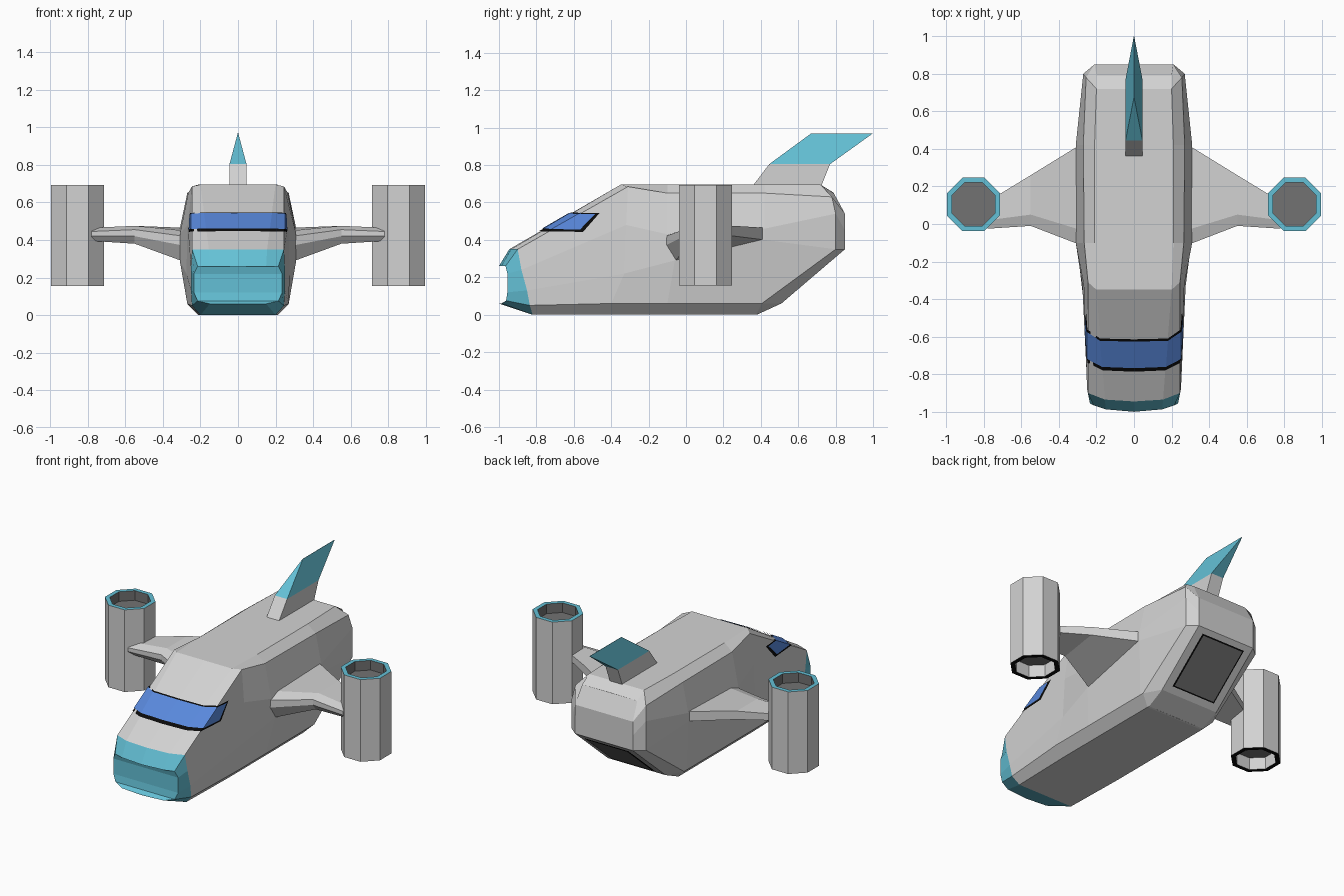
import bpy, bmesh, math
from mathutils import Vector
from mathutils.bvhtree import BVHTree

if "Cube" in bpy.data.objects:
    bpy.data.objects.remove(bpy.data.objects["Cube"])


def mat(name, rgb):
    m = bpy.data.materials.new(name)
    m.diffuse_color = (*rgb, 1)
    m.use_nodes = True
    m.node_tree.nodes["Principled BSDF"].inputs["Base Color"].default_value = m.diffuse_color
    return m


GREY = mat("hull_grey", (0.65, 0.65, 0.65))
CYAN = mat("trim_cyan", (0.127, 0.53, 0.67))
BLUE = mat("window_blue", (0.10, 0.25, 0.72))
DARK = mat("dark_grey", (0.17, 0.17, 0.17))
BLACK = mat("black", (0.003, 0.003, 0.003))


def make(name, verts, faces, mats, rule=None, fix=True):
    """Mesh object; rule(face) gives the material index."""
    bm = bmesh.new()
    vs = [bm.verts.new(v) for v in verts]
    for f in faces:
        bm.faces.new([vs[i] for i in f])
    if fix:
        bmesh.ops.remove_doubles(bm, verts=bm.verts, dist=1e-5)
        bmesh.ops.recalc_face_normals(bm, faces=bm.faces)
    if rule:
        for f in bm.faces:
            f.material_index = rule(f)
    me = bpy.data.meshes.new(name)
    bm.to_mesh(me)
    bm.free()
    for m in mats:
        me.materials.append(m)
    ob = bpy.data.objects.new(name, me)
    bpy.context.collection.objects.link(ob)
    return ob


def loft_faces(rings, n):
    return [(r * n + i, r * n + (i + 1) % n, (r + 1) * n + (i + 1) % n, (r + 1) * n + i)
            for r in range(rings - 1) for i in range(n)]


# Hull: half sections from top centre to bottom centre, nose to tail
nose = [(0, -1, .26), (.15, -.987, .26), (.215, -.965, .26), (.235, -.955, .22),
        (.235, -.955, .12), (.215, -.962, .075), (.15, -.987, .06), (0, -1, .06)]
brow = [(0, -.945, .35), (.155, -.935, .35), (.245, -.90, .35), (.25, -.88, .24),
        (.25, -.85, .13), (.245, -.835, .05), (.20, -.82, 0), (0, -.82, 0)]
roof = [(0, -.35, .695), (.20, -.35, .695), (.245, -.31, .685), (.268, -.32, .48),
        (.275, -.33, .22), (.27, -.40, .06), (.21, -.40, 0), (0, -.40, 0)]
mid = [(0, -.1, .695), (.21, -.1, .695), (.265, -.1, .65), (.31, -.1, .43),
       (.31, -.06, .29), (.27, -.1, .06), (.21, -.1, 0), (0, -.1, 0)]
aft = [(0, .42, .695), (.21, .42, .695), (.27, .42, .65), (.31, .42, .46),
       (.31, .42, .40), (.27, .38, .06), (.21, .36, 0), (0, .36, 0)]
tail = [(0, .72, .695), (.20, .72, .695), (.255, .78, .63), (.27, .80, .54),
        (.27, .80, .35), (.27, .405, .06), (.21, .375, 0), (0, .375, 0)]
back = [(0, .79, .652), (.20, .79, .65), (.21, .85, .54), (.21, .85, .45),
        (.21, .85, .35), (.21, .51, .06), (.205, .385, .003), (0, .385, .002)]
verts = []
halves = [nose, brow, roof, mid, aft, tail, back]
for h in halves:
    verts += h + [(-x, y, z) for x, y, z in h[6:0:-1]]
faces = loft_faces(len(halves), 14)
for base in (0, 14 * 6):                      # end caps as cross strips
    faces += [(base, base + 1, base + 13), (base + 6, base + 7, base + 8)]
    faces += [(base + i, base + i + 1, base + 13 - i, base + 14 - i) for i in range(1, 6)]
hull = make("hull", verts, faces, [GREY, CYAN],
            lambda f: int(f.calc_center_median().y < -.85))

# Windscreen and its frame: thin strips laid on the hull
hb = bmesh.new()
hb.from_mesh(hull.data)
tree = BVHTree.FromBMesh(hb)


def slope_row(z, y_end, x_end, lift):
    half = []
    for c in range(3):
        a, b = Vector(brow[c]), Vector(roof[c])
        half.append(a.lerp(b, (z - a.z) / (b.z - a.z)))
    half.append(Vector((x_end, y_end, z)))
    out = []
    for k, p in enumerate(half):
        q = tree.find_nearest(p)[0]
        d = [(0, -.5, .86), (.2, -.5, .84), (.8, -.45, .4), (1, 0, .05)][k]
        out.append(q + Vector(d).normalized() * lift)
    return [Vector((-p.x, p.y, p.z)) for p in out[:0:-1]] + out


def screen(name, z0, z1, e0, e1, lift, m):
    make(name, slope_row(z0, e0, .257, lift) + slope_row(z1, e1, .252, lift),
         [(i, i + 1, i + 8, i + 7) for i in range(6)], [m], fix=False)


screen("windscreen_frame", .443, .543, -.55, -.463, .004, BLACK)
screen("windscreen", .455, .537, -.567, -.487, .008, BLUE)
hb.free()


# Rear loading ramp: plates on the sloping underside of the tail
def ramp(name, hx, t0, t1, lift, m):
    a, b = Vector((0, .51, .06)), Vector((0, .85, .35))
    n = Vector((0, .65, -.76)) * lift
    p, q = a.lerp(b, t0) + n, a.lerp(b, t1) + n
    s = Vector((hx, 0, 0))
    make(name, [p - s, p + s, q + s, q - s], [(3, 2, 1, 0)], [m], fix=False)


ramp("ramp_frame", .16, .10, .92, .004, BLACK)
ramp("ramp_door", .15, .12, .90, .007, DARK)

# Tail fin: box base, blade tapering to a ridge
w = .045
fin = []
for y0, y1, z, hx in ((.35, .72, .68, w), (.445, .77, .805, w), (.67, 1.0, .97, .001)):
    fr = .001 if z > .9 else hx
    rear = hx if z < .9 else .001
    fin += [(-fr, y0, z), (fr, y0, z), (rear, y1, z), (-rear, y1, z)]
make("tail_fin", fin, loft_faces(3, 4) + [(0, 1, 2, 3), (8, 9, 10, 11)], [GREY, CYAN],
     lambda f: int(f.calc_center_median().z > .80))

# Wings and engines, mirrored by side
wing_sections = (
    (.29, ((-.03, .45), (-.11, .42), (-.11, .37), (-.06, .285), (.42, .40), (.42, .465))),
    (.55, ((.05, .475), (-.01, .455), (-.01, .42), (.02, .38), (.26, .42), (.26, .475))),
    (.78, ((.02, .465), (-.025, .445), (-.025, .42), (0, .395), (.12, .42), (.12, .46))))
k = 1 / math.cos(math.pi / 8)
# engine rings: apothem, height
pod = ((.115, .235), (.115, .155), (.142, .155), (.142, .693), (.115, .693), (.115, .63))
for side, tag in ((1, "left"), (-1, "right")):
    v = [(side * x, y, z) for x, sec in wing_sections for y, z in sec]
    make("wing_" + tag, v, loft_faces(3, 6) + [tuple(range(6)), tuple(range(12, 18))], [GREY])

    v = []
    for r, z in pod:
        for i in range(8):
            a = math.pi / 8 + i * math.pi / 4
            v.append((side * .855 + r * k * math.cos(a), .105 + r * k * math.sin(a), z))

    def pod_colour(f):
        zs = [p.co.z for p in f.verts]
        if max(zs) - min(zs) < .001:
            z = zs[0]
            return 1 if z > .68 else 2 if z < .16 else 3
        return 3 if min(zs) > .6 else 0

    make("engine_" + tag, v, loft_faces(6, 8) + [tuple(range(8)), tuple(range(40, 48))],
         [GREY, CYAN, BLACK, DARK], pod_colour)
